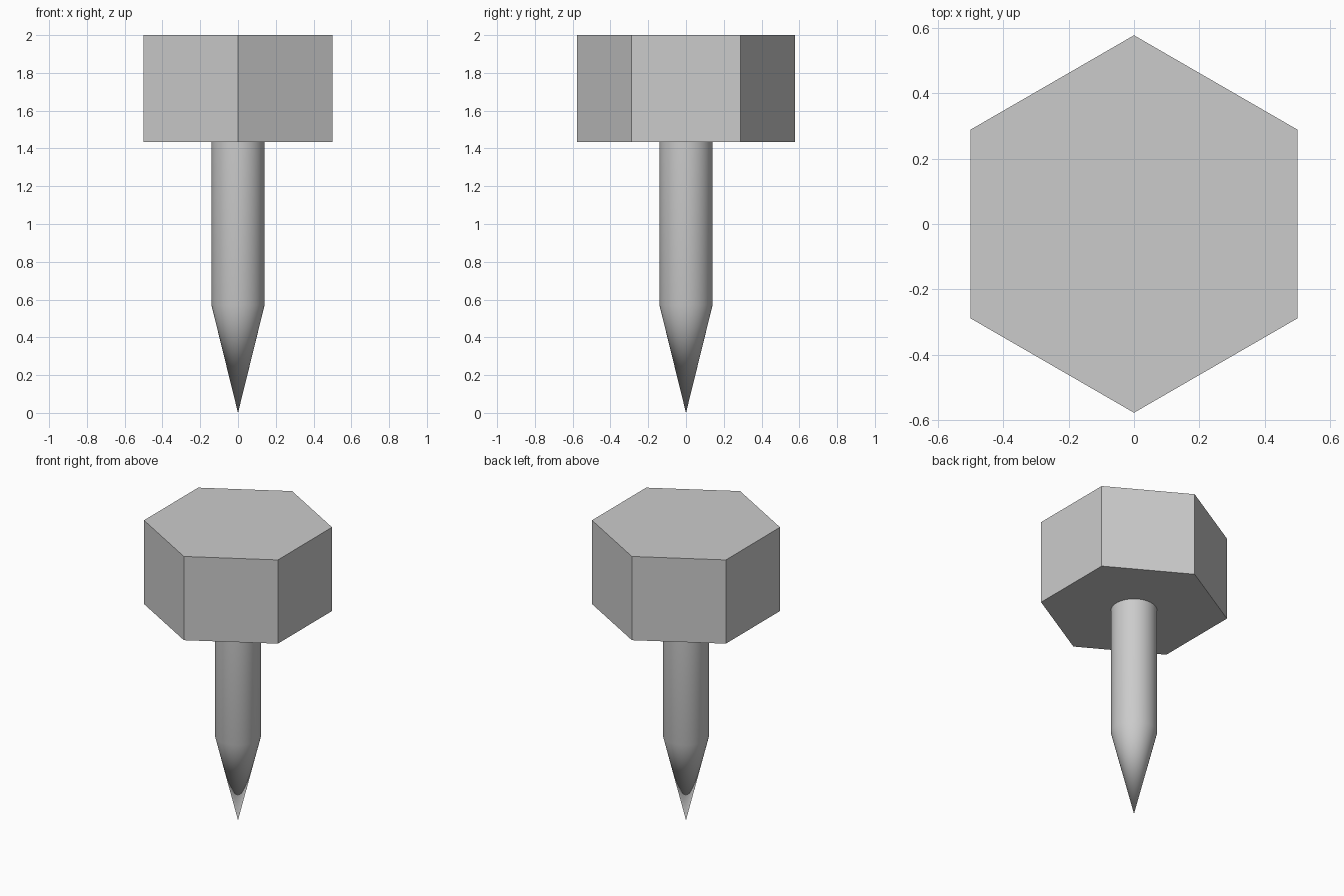
import bpy
import bmesh
from math import pi, sin, cos, radians

cube = bpy.data.objects.get("Cube")
if cube:
    bpy.data.objects.remove(cube, do_unlink=True)

steel = bpy.data.materials.new("steel_grey")
steel.use_nodes = True
colour = (0.6, 0.6, 0.6, 1)
steel.diffuse_color = colour
steel.node_tree.nodes["Principled BSDF"].inputs["Base Color"].default_value = colour


def lathe(name, profile, sides, start=0.0):
    """Closed solid of revolution from (radius, height) pairs, bottom to top."""
    bm = bmesh.new()
    rings = []
    for r, z in profile:
        count = sides if r > 0 else 1
        angles = [start + 2 * pi * i / sides for i in range(count)]
        rings.append([bm.verts.new((r * cos(a), r * sin(a), z)) for a in angles])
    for low, high in zip(rings, rings[1:]):
        for i in range(sides):
            j = (i + 1) % sides
            if len(low) == 1:
                bm.faces.new((low[0], high[j], high[i]))
            else:
                bm.faces.new((low[i], low[j], high[j], high[i]))
    for ring in (rings[0], rings[-1]):
        if len(ring) > 1:
            bm.faces.new(ring)
    bmesh.ops.recalc_face_normals(bm, faces=bm.faces)
    mesh = bpy.data.meshes.new(name)
    bm.to_mesh(mesh)
    bm.free()
    mesh.materials.append(steel)
    obj = bpy.data.objects.new(name, mesh)
    bpy.context.collection.objects.link(obj)
    return obj


HEAD_BOTTOM = 1.435

# Hexagonal head with corners toward front and back
lathe("hex_head", [(0.577, HEAD_BOTTOM), (0.577, 2.0)], 6, pi / 2)

# Round shank running down into a sharp conical point
shank = lathe("pointed_shank", [(0, 0), (0.141, 0.572), (0.141, HEAD_BOTTOM)], 64)
bpy.ops.object.select_all(action="DESELECT")
shank.select_set(True)
bpy.context.view_layer.objects.active = shank
bpy.ops.object.shade_smooth_by_angle(angle=radians(30))
